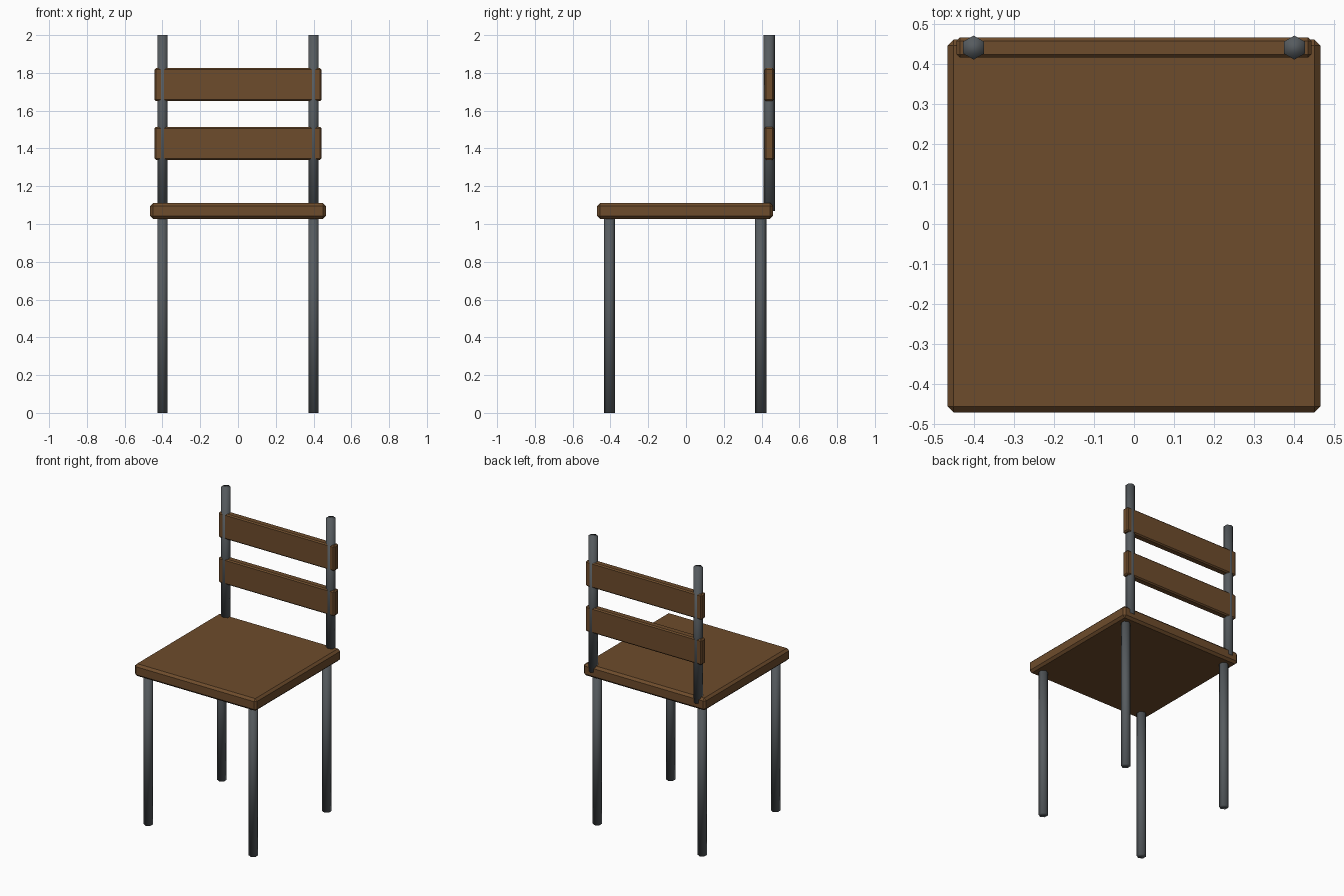
import bpy, bmesh
from mathutils import Matrix

if "Cube" in bpy.data.objects:
    bpy.data.objects.remove(bpy.data.objects["Cube"])


def material(name, rgb):
    m = bpy.data.materials.new(name)
    m.diffuse_color = (*rgb, 1)
    m.use_nodes = True
    m.node_tree.nodes["Principled BSDF"].inputs["Base Color"].default_value = m.diffuse_color
    return m


wood = material("brown wood", (0.155, 0.072, 0.025))
metal = material("grey metal", (0.093, 0.105, 0.114))


def finish(name, bm, mat, smooth):
    mesh = bpy.data.meshes.new(name)
    bm.to_mesh(mesh)
    bm.free()
    for p in mesh.polygons:
        p.use_smooth = smooth
    mesh.materials.append(mat)
    obj = bpy.data.objects.new(name, mesh)
    bpy.context.collection.objects.link(obj)
    return obj


def board(name, size, centre, bevel):
    bm = bmesh.new()
    bmesh.ops.create_cube(bm, size=1, matrix=Matrix.Translation(centre) @ Matrix.Diagonal((*size, 1)))
    bmesh.ops.bevel(bm, geom=bm.edges[:], offset=bevel, segments=1, affect='EDGES', profile=0.5)
    finish(name, bm, wood, False)


def rod(name, x, y, z0, z1):
    # six-sided rod with a corner pointing along y
    bm = bmesh.new()
    bmesh.ops.create_cone(bm, cap_ends=True, segments=6, radius1=0.03, radius2=0.03, depth=z1 - z0,
                          matrix=Matrix.Translation((x, y, (z0 + z1) / 2)))
    finish(name, bm, metal, True)


# seat
board("seat", (0.93, 0.93, 0.084), (0, -0.005, 1.069), 0.015)

# legs and back posts
for side, x in (("left", -0.4), ("right", 0.4)):
    rod(f"front_leg_{side}", x, -0.405, 0, 1.07)
    rod(f"back_leg_{side}", x, 0.395, 0, 1.07)
    rod(f"back_post_{side}", x, 0.44, 1.07, 2)

# back slats
for name, z in (("lower_slat", 1.427), ("upper_slat", 1.738)):
    board(name, (0.885, 0.05, 0.174), (0, 0.44, z), 0.008)
